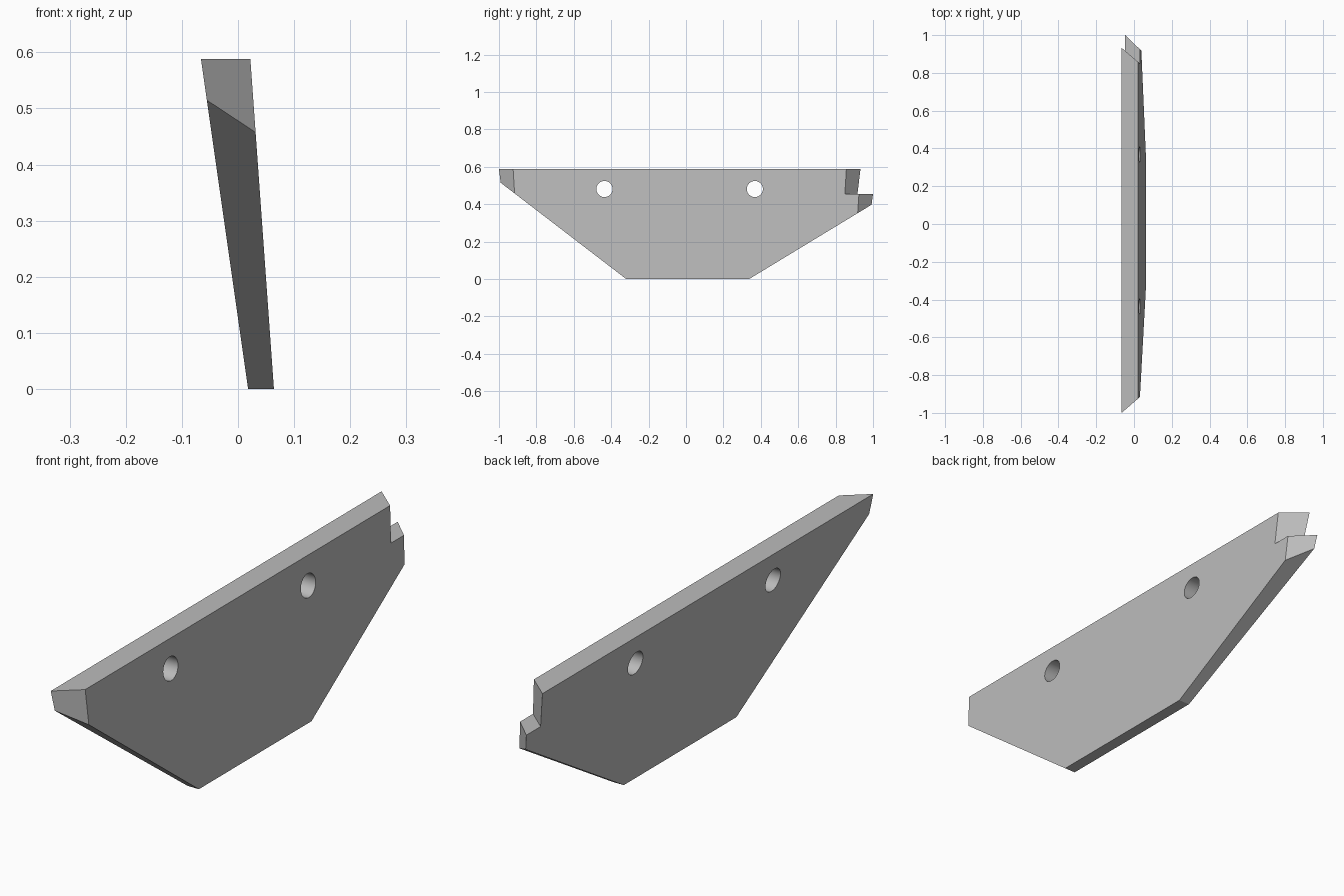
import bpy, bmesh, math

cube = bpy.data.objects.get("Cube")
if cube:
    bpy.data.objects.remove(cube, do_unlink=True)

TOP, STEP = 0.588, 0.455

mat = bpy.data.materials.new("plain grey")
mat.use_nodes = True
grey = (0.5, 0.5, 0.5, 1)
mat.diffuse_color = grey
mat.node_tree.nodes["Principled BSDF"].inputs["Base Color"].default_value = grey


def face_x(side, z):
    """Tapered thickness: x of the left (+1) or right (-1) face at height z."""
    low, high = (0.064, 0.022) if side > 0 else (0.018, -0.066)
    return low + (high - low) * z / TOP


def front_end(x):
    return -1 + 0.86 * (x + 0.066)


def back_end(x):
    return 0.933 - 0.86 * (x + 0.066)


def tongue_end(x):
    return 1 - 0.96 * (x + 0.047)


def slope_corner(side, end, start, rise):
    """Where a sloping lower edge meets a mitred end."""
    z = 0.4
    for _ in range(20):
        y = end(face_x(side, z))
        z = abs(y - start) * rise
    return y, z


def outline(side):
    """Outline of one broad face, with the mitred ends and back step."""
    top, step = face_x(side, TOP), face_x(side, STEP)
    points = [
        (-0.32, 0), (0.338, 0),
        slope_corner(side, tongue_end, 0.338, 0.607),
        (tongue_end(step), STEP), (back_end(step), STEP),
        (back_end(top), TOP), (front_end(top), TOP),
        slope_corner(side, front_end, -0.32, 0.767),
    ]
    return [(face_x(side, z), y, z) for y, z in points]


# Tapered blade body: two broad faces joined by a rim
bm = bmesh.new()
left = [bm.verts.new(p) for p in outline(1)]
right = [bm.verts.new(p) for p in outline(-1)]
bm.faces.new(left)
bm.faces.new(right[::-1])
for i in range(len(left)):
    j = (i + 1) % len(left)
    bm.faces.new((left[j], left[i], right[i], right[j]))
bmesh.ops.recalc_face_normals(bm, faces=bm.faces)
mesh = bpy.data.meshes.new("blade_plate")
bm.to_mesh(mesh)
bm.free()
mesh.materials.append(mat)
blade = bpy.data.objects.new("blade_plate", mesh)
bpy.context.collection.objects.link(blade)

# Two round bolt holes through the thickness
for y in (-0.436, 0.368):
    bpy.ops.mesh.primitive_cylinder_add(
        vertices=48, radius=0.043, depth=0.5,
        location=(0, y, 0.481), rotation=(0, math.pi / 2, 0))
    cutter = bpy.context.object
    cutter.name = "bolt_hole_cutter"
    cutter.hide_render = True
    cutter.data.materials.append(mat)
    cut = blade.modifiers.new("bolt_hole", "BOOLEAN")
    cut.operation, cut.solver, cut.object = "DIFFERENCE", "EXACT", cutter
    bpy.context.view_layer.objects.active = blade
    bpy.ops.object.modifier_apply(modifier=cut.name)
    bpy.data.objects.remove(cutter, do_unlink=True)

# Smooth hole walls, crisp edges elsewhere
bpy.ops.object.select_all(action="DESELECT")
blade.select_set(True)
bpy.context.view_layer.objects.active = blade
bpy.ops.object.shade_smooth_by_angle(angle=math.radians(20))
